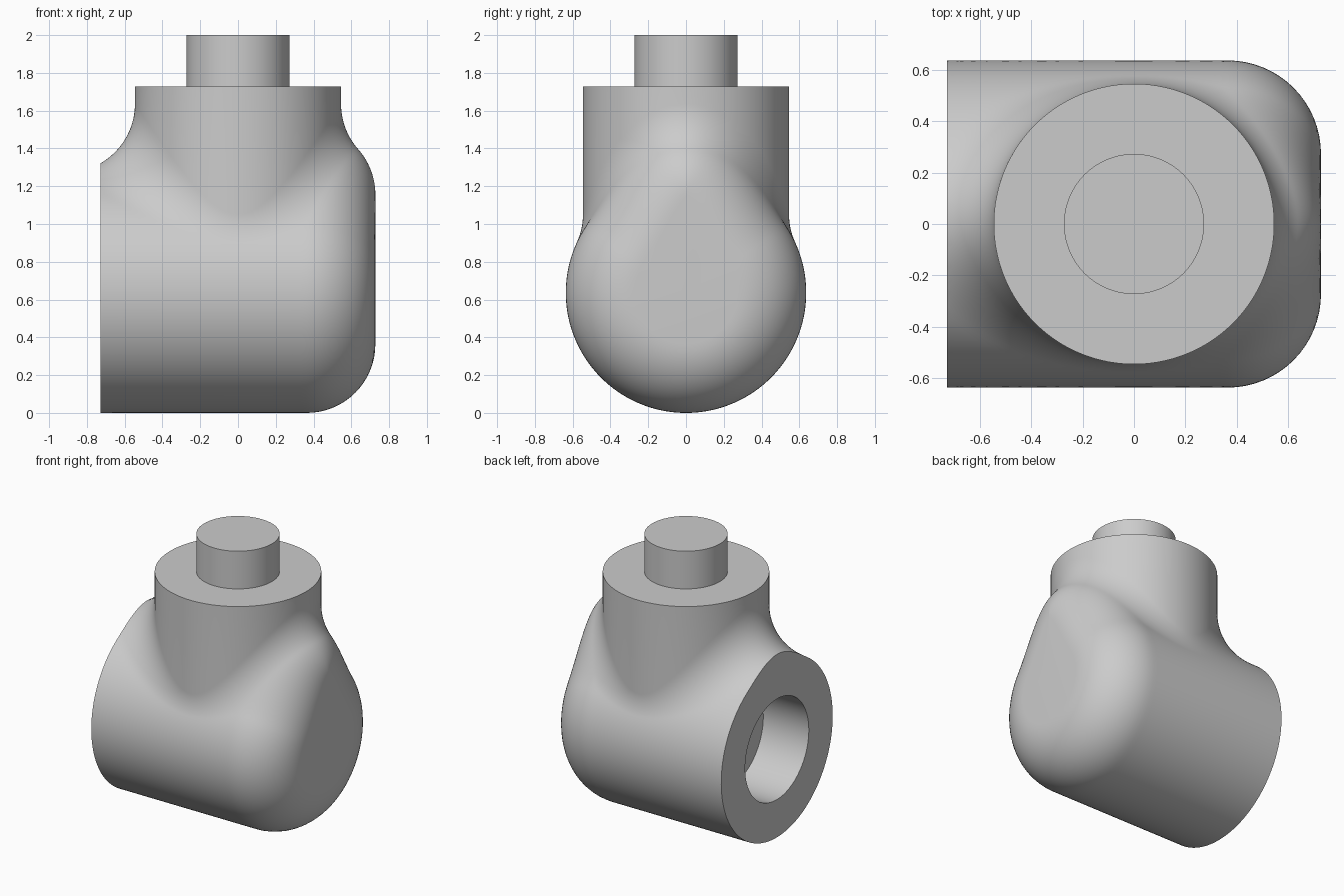
import bpy, bmesh, math
from mathutils import Vector

old = bpy.data.objects.get("Cube")
if old:
    bpy.data.objects.remove(old)

U = 2 / 55                      # design unit
R_NECK, R_BODY, R_STEM, R_BORE = 15 * U, 17.5 * U, 7.5 * U, 10 * U
FILLET = 10 * U
END = 20 * U                    # half length of the barrel
TOP = 47.5 * U                  # top of the neck
AXIS = Vector((0, 0, R_BODY))   # barrel axis height
ROUND_X = END - FILLET          # where the rounded end has its ball centres
X = Vector((1, 0, 0))
ARC, ROUND, BARREL = 16, 16, 48

grey = bpy.data.materials.new("plain grey")
grey.use_nodes = True
grey.diffuse_color = (0.6, 0.6, 0.6, 1)
grey.node_tree.nodes["Principled BSDF"].inputs["Base Color"].default_value = (0.6, 0.6, 0.6, 1)


def finish(bm, name):
    bmesh.ops.recalc_face_normals(bm, faces=bm.faces)
    mesh = bpy.data.meshes.new(name)
    bm.to_mesh(mesh)
    bm.free()
    obj = bpy.data.objects.new(name, mesh)
    bpy.context.collection.objects.link(obj)
    mesh.materials.append(grey)
    bpy.ops.object.select_all(action='DESELECT')
    obj.select_set(True)
    bpy.context.view_layer.objects.active = obj
    bpy.ops.object.shade_smooth_by_angle(angle=math.radians(30))
    return obj


def steps(a, b, n):
    return [a + (b - a) * i / n for i in range(n + 1)]


def rolling_ball(theta):
    """Fillet ball centre and its directions to the neck and to the barrel."""
    reach = R_NECK + FILLET
    x, y = reach * math.cos(theta), reach * math.sin(theta)
    rise = math.sqrt((R_BODY + FILLET) ** 2 - y * y)
    centre = AXIS + Vector((x, y, rise))
    to_neck = Vector((-math.cos(theta), -math.sin(theta), 0))
    return centre, to_neck, Vector((0, -y, -rise)).normalized()


def neck_start(theta):
    edge = Vector((R_NECK * math.cos(theta), R_NECK * math.sin(theta), TOP))
    return [Vector((0, 0, TOP)), edge]


def rounded_end(ball, normal):
    """Arc from the side surface over to the flat end, then its middle."""
    arc = [ball + FILLET * normal.slerp(X, t) for t in steps(0, 1, ROUND)]
    for p in arc:
        p.y = max(p.y, 0)
    return arc + [AXIS + END * X]


def front_row(theta):
    """Neck, fillet and rounded end, for the side above the closed end."""
    c, a, b = rolling_ball(theta)
    lo, hi = 0.0, 1.0
    for _ in range(40):
        mid = (lo + hi) / 2
        if c.x + 2 * FILLET * a.slerp(b, mid).x < ROUND_X:
            lo = mid
        else:
            hi = mid
    arc = [c + FILLET * a.slerp(b, t) for t in steps(0, hi, ARC)]
    d = a.slerp(b, hi)
    return neck_start(theta) + arc + rounded_end(c + 2 * FILLET * d, -d)[1:]


def around(angle):
    return Vector((0, math.sin(angle), math.cos(angle)))


def barrel_row(theta):
    """Neck, fillet and the way round the barrel to its underside."""
    c, a, b = rolling_ball(theta)
    arc = [c + FILLET * a.slerp(b, t) for t in steps(0, 1, ARC)]
    wrap = [AXIS + c.x * X + R_BODY * around(t)
            for t in steps(math.atan2(-b.y, -b.z), math.pi, BARREL)]
    return neck_start(theta) + arc + wrap[1:]


# body: one half as rows of points, mirrored across y
split = math.acos(ROUND_X / (R_NECK + FILLET))
b = rolling_ball(split)[2]
lower = [rounded_end(AXIS + ROUND_X * X + (R_BODY - FILLET) * around(t), around(t))
         for t in steps(math.atan2(-b.y, -b.z), math.pi, BARREL)]
patches = [[front_row(t) for t in steps(0, split, 40)],
           [barrel_row(t) for t in steps(split, math.pi, 56)], lower]
bm = bmesh.new()
for rows in patches:
    for side in (1, -1):
        grid = [[bm.verts.new((p.x, p.y * side, p.z)) for p in row] for row in rows]
        for r, s in zip(grid, grid[1:]):
            for i in range(len(r) - 1):
                bm.faces.new((r[i], r[i + 1], s[i + 1], s[i]))
bmesh.ops.remove_doubles(bm, verts=bm.verts, dist=1e-4)
bmesh.ops.dissolve_degenerate(bm, edges=bm.edges, dist=1e-5)

# open end: flat cut, ring face and blind bore
bmesh.ops.bisect_plane(bm, geom=bm.verts[:] + bm.edges[:] + bm.faces[:],
                       plane_co=-END * X, plane_no=-X, clear_outer=True)
rim = [e for e in bm.edges if e.is_boundary and all(v.co.x < 1e-4 - END for v in e.verts)]
ring = [bm.verts.new(AXIS - END * X + R_BORE * around(math.tau * i / 64)) for i in range(64)]
floor = [bm.verts.new(v.co + FILLET * X) for v in ring]
bore = [bm.edges.new((ring[i - 1], ring[i])) for i in range(64)]
bmesh.ops.triangle_fill(bm, edges=rim + bore, use_beauty=True, normal=-X)
for i in range(64):
    bm.faces.new((ring[i - 1], ring[i], floor[i], floor[i - 1]))
bm.faces.new(floor)
finish(bm, "body")

# stem
bm = bmesh.new()
bmesh.ops.create_cone(bm, cap_ends=True, segments=64, radius1=R_STEM, radius2=R_STEM, depth=8 * U)
bmesh.ops.translate(bm, verts=bm.verts, vec=(0, 0, 2 - 4 * U))
finish(bm, "stem")
